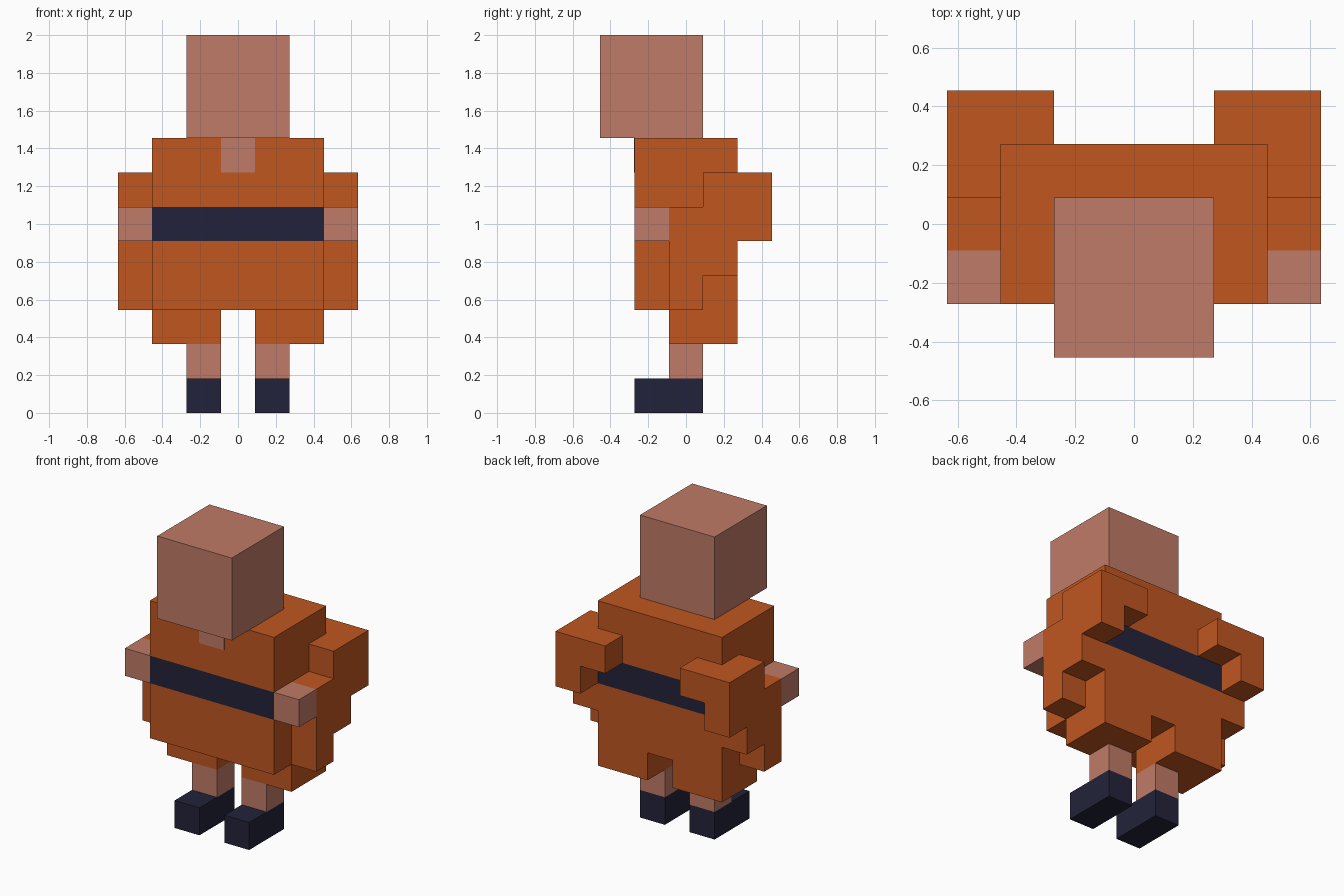
import bpy
import bmesh

cube = bpy.data.objects.get("Cube")
if cube:
    bpy.data.objects.remove(cube, do_unlink=True)

U = 2 / 11  # one block of the blocky figure


def material(name, rgb):
    m = bpy.data.materials.new(name)
    m.use_nodes = True
    m.diffuse_color = (*rgb, 1)
    bsdf = next(n for n in m.node_tree.nodes if n.type == 'BSDF_PRINCIPLED')
    bsdf.inputs["Base Color"].default_value = (*rgb, 1)
    return m


SKIN = material("skin", (0.53, 0.197, 0.135))
ORANGE = material("orange cloth", (0.53, 0.093, 0.0145))
NAVY = material("dark navy", (0.0165, 0.0165, 0.043))


def extrude_side(name, profile, x0, x1, mat):
    """Extrude a (y, z) outline from x0 to x1, in block units."""
    bm = bmesh.new()
    face = bm.faces.new([bm.verts.new((x0 * U, y * U, z * U)) for y, z in profile])
    out = bmesh.ops.extrude_face_region(bm, geom=[face])
    moved = [v for v in out["geom"] if isinstance(v, bmesh.types.BMVert)]
    bmesh.ops.translate(bm, verts=moved, vec=((x1 - x0) * U, 0, 0))
    bmesh.ops.recalc_face_normals(bm, faces=bm.faces)
    mesh = bpy.data.meshes.new(name)
    bm.to_mesh(mesh)
    bm.free()
    mesh.materials.append(mat)
    obj = bpy.data.objects.new(name, mesh)
    bpy.context.collection.objects.link(obj)
    return obj


def box(name, x, y, z, mat):
    outline = [(y[0], z[0]), (y[1], z[0]), (y[1], z[1]), (y[0], z[1])]
    return extrude_side(name, outline, x[0], x[1], mat)


# Head, torso and belt
box("head", (-1.5, 1.5), (-2.5, 0.5), (8, 11), SKIN)
box("chest", (-2.5, 2.5), (-1.5, 1.5), (6, 8), ORANGE)
box("belt", (-2.5, 2.5), (-1.5, 1.5), (5, 6), NAVY)
box("lower_torso", (-2.5, 2.5), (-1.5, 1.5), (3, 5), ORANGE)
# Thin skin plate at the open collar
box("collar_opening", (-0.5, 0.5), (-1.52, -1.5), (7, 8), SKIN)

# Stepped sleeve outline, seen from the side
SLEEVE = [(-0.5, 3), (0.5, 3), (0.5, 4), (1.5, 4), (1.5, 5), (2.5, 5),
          (2.5, 7), (0.5, 7), (0.5, 6), (-0.5, 6)]

# Limbs, repeated on both sides
for side, s in (("left", 1), ("right", -1)):
    def span(a, b):
        return tuple(sorted((s * a, s * b)))

    extrude_side(side + "_sleeve", SLEEVE, *span(2.5, 3.5), ORANGE)
    box(side + "_sleeve_back", span(1.5, 2.5), (1.5, 2.5), (6, 7), ORANGE)
    box(side + "_hand", span(2.5, 3.5), (-1.5, -0.5), (5, 6), SKIN)
    box(side + "_trouser_leg", span(0.5, 2.5), (-0.5, 1.5), (2, 3), ORANGE)
    box(side + "_shin", span(0.5, 1.5), (-0.5, 0.5), (1, 2), SKIN)
    box(side + "_shoe", span(0.5, 1.5), (-1.5, 0.5), (0, 1), NAVY)
